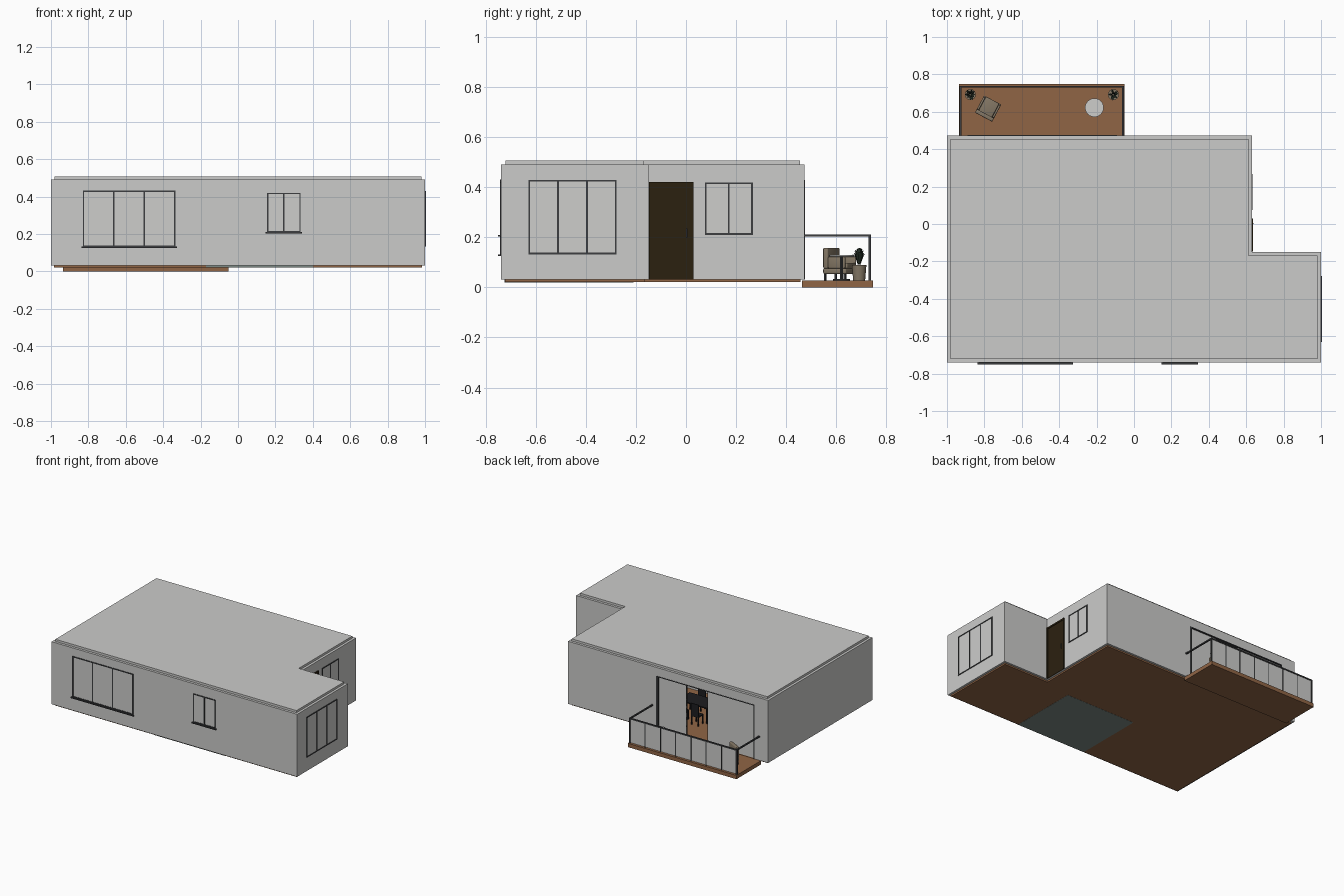
import bpy, bmesh, math, random
from mathutils import Matrix, Vector

cube = bpy.data.objects.get("Cube")
if cube:
    bpy.data.objects.remove(cube, do_unlink=True)


def material(name, *rgb):
    m = bpy.data.materials.new(name)
    m.use_nodes = True
    m.diffuse_color = (*rgb, 1)
    bsdf = m.node_tree.nodes["Principled BSDF"]
    bsdf.inputs["Base Color"].default_value = (*rgb, 1)
    bsdf.inputs["Roughness"].default_value = 0.7
    return m


PLASTER = material("pale grey plaster", .6, .6, .59)
GLASS = material("pale grey glass", .61, .61, .6)
WOOD = material("brown wood", .28, .13, .06)
TILE = material("slate tile", .2, .25, .23)
METAL = material("dark grey metal", .045, .047, .05)
DOOR = material("dark brown door", .024, .015, .005)
FABRIC = material("beige fabric", .23, .185, .13)
LEAF = material("dark green leaf", .02, .032, .022)
BLACK = material("black furniture", .012, .012, .014)


def finish(name, bm, mat, smooth=False, place=None):
    mesh = bpy.data.meshes.new(name)
    bmesh.ops.recalc_face_normals(bm, faces=bm.faces)
    bm.to_mesh(mesh)
    bm.free()
    mesh.materials.append(mat)
    ob = bpy.data.objects.new(name, mesh)
    bpy.context.collection.objects.link(ob)
    if place:
        ob.matrix_world = place
    if smooth:
        bpy.ops.object.select_all(action="DESELECT")
        ob.select_set(True)
        bpy.context.view_layer.objects.active = ob
        bpy.ops.object.shade_smooth_by_angle()
    return ob


def boxes(name, mat, parts, place=None, bevel=0):
    """Each part is (x0, x1, y0, y1, z0, z1)."""
    bm = bmesh.new()
    for x0, x1, y0, y1, z0, z1 in parts:
        m = Matrix.Translation(((x0 + x1) / 2, (y0 + y1) / 2, (z0 + z1) / 2))
        m = m @ Matrix.Diagonal((x1 - x0, y1 - y0, z1 - z0, 1))
        bmesh.ops.create_cube(bm, size=1, matrix=m)
    if bevel:
        bmesh.ops.bevel(bm, geom=bm.edges[:], offset=bevel, segments=3,
                        profile=.5, affect="EDGES")
    return finish(name, bm, mat, bool(bevel), place)


def cylinder(name, mat, x, y, z0, z1, r0, r1=None, sides=24):
    bm = bmesh.new()
    bmesh.ops.create_cone(bm, cap_ends=True, segments=sides, radius1=r0,
                          radius2=r0 if r1 is None else r1, depth=z1 - z0)
    return finish(name, bm, mat, True, Matrix.Translation((x, y, (z0 + z1) / 2)))


# Footprint levels
FLOOR, TOP, DECK = .032, .492, .028
W, E, S, N = -1, 1, -.74, .473
NX, NY = .63, -.15
T = .03


def l_slab(name, mat, inset, z0, z1):
    w, e, s, n, nx, ny = W + inset, E - inset, S + inset, N - inset, NX - inset, NY - inset
    bm = bmesh.new()
    loop = [(w, s), (e, s), (e, ny), (nx, ny), (nx, n), (w, n)]
    face = bm.faces.new([bm.verts.new((x, y, z0)) for x, y in loop])
    new = bmesh.ops.extrude_face_region(bm, geom=[face])["geom"]
    bmesh.ops.translate(bm, vec=(0, 0, z1 - z0),
                        verts=[v for v in new if isinstance(v, bmesh.types.BMVert)])
    return finish(name, bm, mat)


l_slab("floor", WOOD, .016, .021, FLOOR + .001)
l_slab("roof", PLASTER, .018, TOP - .03, .508)
boxes("bathroom_floor", TILE, [(-.17, .4, S + .015, -.21, .02, FLOOR + .003)])

# Outer walls, with an opening for the sliding door at the back
OL, OR, OTOP = -.89, -.09, .43
boxes("walls", PLASTER, [
    (W, E, S, S + T, FLOOR, TOP),
    (W, W + T, S + T, N - T, FLOOR, TOP),
    (E - T, E, S + T, NY, FLOOR, TOP),
    (NX, E - T, NY - T, NY, FLOOR, TOP),
    (NX - T, NX, NY - T, N - T, FLOOR, TOP),
    (W, OL, N - T, N, FLOOR, TOP),
    (OR, NX, N - T, N, FLOOR, TOP),
    (OL, OR, N - T, N, OTOP, TOP)])
boxes("partition_walls", PLASTER, [
    (-.19, -.17, S + T, -.19, FLOOR, TOP - .03),
    (-.17, NX, -.21, -.19, FLOOR, TOP - .03),
    (.4, .42, S + T, -.21, FLOOR, TOP - .03)])


def window(name, side, at, a0, a1, z0, z1, panes, sill=True):
    """Framed panes on the front ('y') or the right-hand ('x') wall surface."""
    def put(u0, u1, d, v0, v1):
        if side == "y":
            return (u0, u1, at - d, at + .003, v0, v1)
        return (at - .003, at + d, u0, u1, v0, v1)
    f, d = .007, .004
    bars = [put(a0, a1, d, z0, z0 + f), put(a0, a1, d, z1 - f, z1)]
    for i in range(panes + 1):
        u = a0 + (a1 - a0 - f) * i / panes
        bars.append(put(u, u + f, d, z0 + f, z1 - f))
    boxes(name + "_frame", METAL, bars)
    boxes(name + "_glass", GLASS, [put(a0 + f, a1 - f, .001, z0 + f, z1 - f)])
    if sill:
        boxes(name + "_sill", METAL, [put(a0 - .008, a1 + .008, .012, z0 - .007, z0)])


window("front_wide_window", "y", S, -.83, -.335, .132, .432, 3)
window("front_small_window", "y", S, .155, .335, .21, .42, 2)
window("end_window", "x", E, -.63, -.277, .132, .43, 3, False)
window("side_window", "x", NX, .075, .267, .21, .42, 2, False)

# Entrance door
D0, D1, DTOP = -.148, .03, .422
boxes("entrance_door", DOOR, [(NX - .01, NX + .003, D0 + .012, D1 - .012, FLOOR, DTOP - .012)])
boxes("entrance_door_frame", DOOR, [
    (NX - .01, NX + .007, D0, D0 + .012, FLOOR, DTOP),
    (NX - .01, NX + .007, D1 - .012, D1, FLOOR, DTOP),
    (NX - .01, NX + .007, D0 + .012, D1 - .012, DTOP - .012, DTOP)])
boxes("door_handle", METAL, [(NX, NX + .01, D1 - .03, D1 - .025, .2, .235)])

# Sliding door: fixed panels at both ends, open in the middle
GAP0, GAP1, Y = -.5, -.33, N - .016
boxes("sliding_door_glass", GLASS, [
    (OL, GAP0, Y, Y + .006, FLOOR, OTOP), (GAP1, OR, Y, Y + .006, FLOOR, OTOP)])
boxes("sliding_door_frame", METAL, [
    (OL, OL + .007, Y - .01, N + .002, FLOOR, OTOP),
    (OR - .014, OR, Y - .01, N + .002, FLOOR, OTOP),
    (OL, OR, Y - .01, N + .002, OTOP - .006, OTOP),
    (GAP0 - .005, GAP0, Y - .004, Y + .009, FLOOR, OTOP),
    (GAP1, GAP1 + .005, Y - .004, Y + .009, FLOOR, OTOP)])

# Deck with railing
DL, DR, DN, RAIL = -.935, -.05, .748, .212
boxes("deck", WOOD, [(DL, DR, .464, DN, 0, DECK)])
PL, PR, PY, SPANS, P = DL + .008, DR - .008, DN - .014, 7, .005
rails = [(PL - P, PR + P, PY - P, PY + P, RAIL - .009, RAIL)]
for x in (PL, PR):
    rails.append((x - P, x + P, N, PY - P, RAIL - .009, RAIL))
for i in range(SPANS + 1):
    x = PL + (PR - PL) * i / SPANS
    w = P if i in (0, SPANS) else P * .6
    rails.append((x - w, x + w, PY - w, PY + w, DECK, RAIL - .009))
boxes("railing", METAL, rails)
boxes("railing_glass", GLASS, [(PL, PR, PY - .001, PY + .001, DECK + .003, RAIL - .009)])

# Armchair, facing local +y
spot = Matrix.Translation((-.78, .617, DECK)) @ Matrix.Rotation(math.radians(-28), 4, "Z")
A = .052
boxes("armchair_cushions", FABRIC, [
    (-A, A, -A, A, .026, .048),
    (-A + .012, A - .012, -A + .015, A, .048, .07),
    (-A, A, -A, -A + .022, .048, .13),
    (-A, -A + .012, -A + .022, A - .006, .048, .095),
    (A - .012, A, -A + .022, A - .006, .048, .095)], spot, .005)
boxes("armchair_legs", METAL, [
    (sx * .045 - .004, sx * .045 + .004, sy * .045 - .004, sy * .045 + .004, 0, .028)
    for sx in (-1, 1) for sy in (-1, 1)], spot)

# Round deck table
TX, TY = -.212, .622
cylinder("deck_table_top", GLASS, TX, TY, .123, .129, .05)
cylinder("deck_table_stem", METAL, TX, TY, DECK, .123, .006, sides=12)
cylinder("deck_table_base", METAL, TX, TY, DECK, DECK + .005, .034)

# Potted plants
random.seed(4)
for side, px in (("left", -.11), ("right", -.875)):
    py = .692
    cylinder(side + "_plant_pot", FABRIC, px, py, DECK, .09, .024, .029)
    bm = bmesh.new()
    for i in range(22):
        a, lean = i * 2.4, random.uniform(.15, 1)
        out = Vector((math.cos(a), math.sin(a), 0))
        across = Vector((-out.y, out.x, 0)) * .006
        base = out * .004
        mid = out * lean * .02 + Vector((0, 0, .07 - lean * .03))
        tip = out * lean * .034 + Vector((0, 0, .078 - lean * .034))
        bm.faces.new([bm.verts.new(p) for p in (base, mid - across, tip, mid + across)])
    finish(side + "_plant_leaves", bm, LEAF, place=Matrix.Translation((px, py, .088)))


# Dining set inside
def legs(x, y, w, d, z):
    return [(x + sx * w - .004, x + sx * w + .004, y + sy * d - .004, y + sy * d + .004, FLOOR, z)
            for sx in (-1, 1) for sy in (-1, 1)]


CX, CY = -.2, .14
boxes("dining_table", BLACK, [(CX - .12, CX + .12, CY - .07, CY + .07, .145, .153)]
      + legs(CX, CY, .11, .06, .145))
for row, s in (("near", 1), ("far", -1)):
    for n, dx in enumerate((-.06, .06)):
        x, y = CX + dx, CY + s * .1
        back = sorted((y + s * .024, y + s * .03))
        boxes(f"{row}_dining_chair_{n}", BLACK,
              [(x - .03, x + .03, y - .03, y + .03, .095, .103),
               (x - .03, x + .03, *back, .103, .19)] + legs(x, y, .026, .026, .095))
